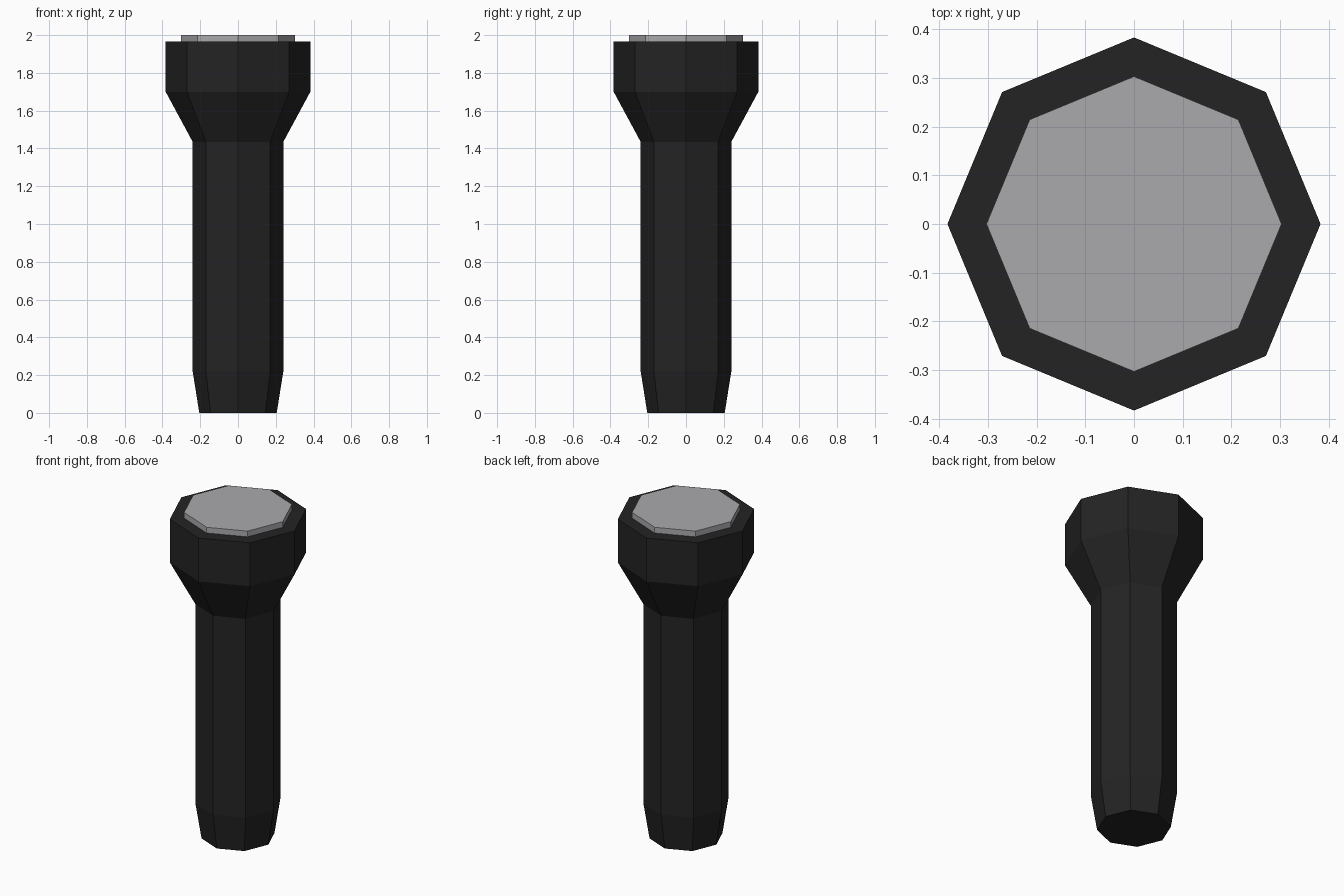
import bpy, bmesh
from math import cos, sin, pi

if "Cube" in bpy.data.objects:
    bpy.data.objects.remove(bpy.data.objects["Cube"])

SIDES = 8


def material(name, rgb):
    m = bpy.data.materials.new(name)
    m.diffuse_color = (*rgb, 1)
    m.use_nodes = True
    m.node_tree.nodes["Principled BSDF"].inputs["Base Color"].default_value = m.diffuse_color
    return m


def lathe(name, profile, mat):
    """Closed octagonal solid from (radius, z) points, corners on the axes."""
    bm = bmesh.new()
    rings = [[bm.verts.new((r * cos(2 * pi * i / SIDES), r * sin(2 * pi * i / SIDES), z))
              for i in range(SIDES)] for r, z in profile]
    for low, high in zip(rings, rings[1:]):
        for i in range(SIDES):
            j = (i + 1) % SIDES
            bm.faces.new((low[i], low[j], high[j], high[i]))
    bm.faces.new(rings[0][::-1])
    bm.faces.new(rings[-1])
    mesh = bpy.data.meshes.new(name)
    bm.to_mesh(mesh)
    bm.free()
    mesh.materials.append(mat)
    obj = bpy.data.objects.new(name, mesh)
    bpy.context.collection.objects.link(obj)
    return obj


black = material("black_casing", (0.017, 0.017, 0.018))
glass = material("grey_glass", (0.4, 0.4, 0.42))

# Casing: tapered tail, straight handle, flared head
lathe("flashlight_casing",
      [(0.205, 0), (0.24, 0.22), (0.24, 1.435), (0.383, 1.70), (0.383, 1.965)], black)

# Lens: thin plate standing proud of the head
lathe("lens", [(0.303, 1.965), (0.303, 2.0)], glass)
